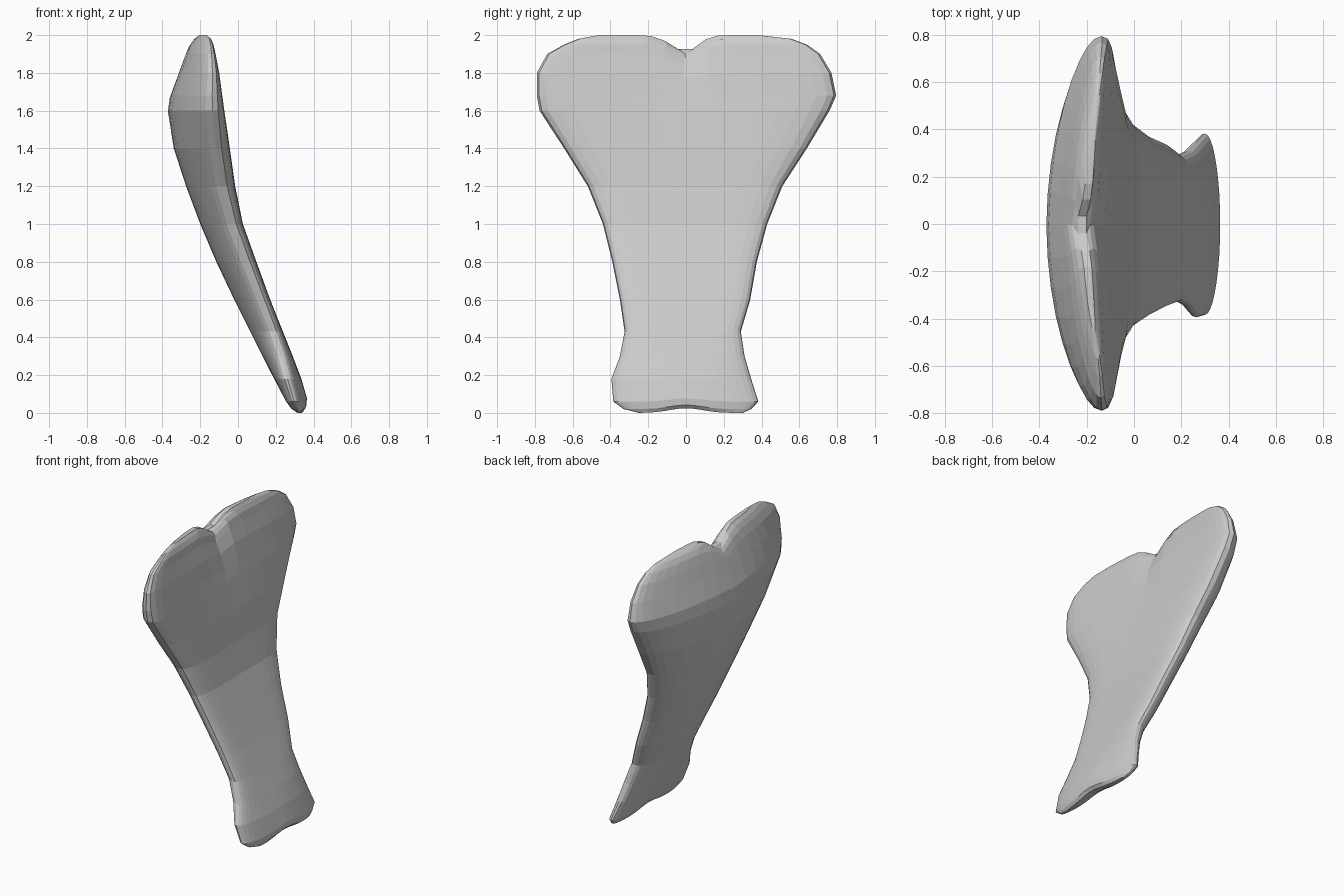
import bpy, bmesh, math

# Cross-sections: z, left y, right y, back x, front x (both on the centre line), edge bend
SECTIONS = [
    (0.00, -0.25, 0.30, 0.31, 0.345, 0.00),
    (0.02, -0.33, 0.345, 0.28, 0.362, -0.01),
    (0.06, -0.385, 0.383, 0.25, 0.365, -0.01),
    (0.18, -0.395, 0.345, 0.19, 0.335, 0.00),
    (0.30, -0.35, 0.31, 0.13, 0.29, 0.02),
    (0.43, -0.325, 0.29, 0.065, 0.238, 0.035),
    (0.60, -0.35, 0.34, -0.02, 0.17, 0.045),
    (0.80, -0.39, 0.375, -0.115, 0.097, 0.05),
    (1.00, -0.44, 0.43, -0.20, 0.025, 0.055),
    (1.20, -0.52, 0.51, -0.275, -0.015, 0.06),
    (1.40, -0.645, 0.64, -0.34, -0.045, 0.075),
    (1.60, -0.775, 0.76, -0.37, -0.08, 0.09),
    (1.68, -0.79, 0.795, -0.358, -0.095, 0.09),
    (1.80, -0.79, 0.77, -0.315, -0.115, 0.08),
    (1.90, -0.735, 0.71, -0.28, -0.14, 0.07),
    (1.95, -0.645, 0.64, -0.26, -0.15, 0.06),
    (1.98, -0.57, 0.56, -0.24, -0.165, 0.05),
    (2.00, -0.46, 0.38, -0.215, -0.18, 0.03),
]
N = 36  # points around each section


def section_point(sec, i):
    z, yl, yr, xb, xf, bend = sec
    a = 2 * math.pi * i / N
    c, s = math.cos(a), math.sin(a)
    y = (yl + yr) / 2 + (yr - yl) / 2 * c
    x = (xb + xf) / 2 + bend * c * c
    x += (xf - xb) / 2 * math.copysign(abs(s) ** 0.85, s)
    # notch in the top edge, with a shallow hollow beneath it
    t = max(0.0, (z - 1.5) / 0.5)
    notch = t * t * math.exp(-(y / (0.09 if y > 0 else 0.11)) ** 2)
    # slight hollow in the bottom edge
    dip = max(0.0, 1 - z / 0.2) * math.exp(-(y / 0.12) ** 2)
    return (x - 0.025 * notch, y, z - 0.085 * notch + 0.025 * dip)


# Bone plate: loft through all sections
bm = bmesh.new()
rings = [[bm.verts.new(section_point(s, i)) for i in range(N)] for s in SECTIONS]
for lo, hi in zip(rings, rings[1:]):
    for i in range(N):
        j = (i + 1) % N
        bm.faces.new((lo[i], lo[j], hi[j], hi[i]))

# Strip caps joining the front and back rims
for ring in (rings[0], rings[-1]):
    for i in range(N // 2):
        quad = [ring[i], ring[i + 1], ring[(N - i - 1) % N], ring[(N - i) % N]]
        bm.faces.new(list(dict.fromkeys(quad)))

bmesh.ops.recalc_face_normals(bm, faces=bm.faces[:])
mesh = bpy.data.meshes.new("bone_plate")
bm.to_mesh(mesh)
bm.free()
plate = bpy.data.objects.new("bone_plate", mesh)
bpy.context.collection.objects.link(plate)
